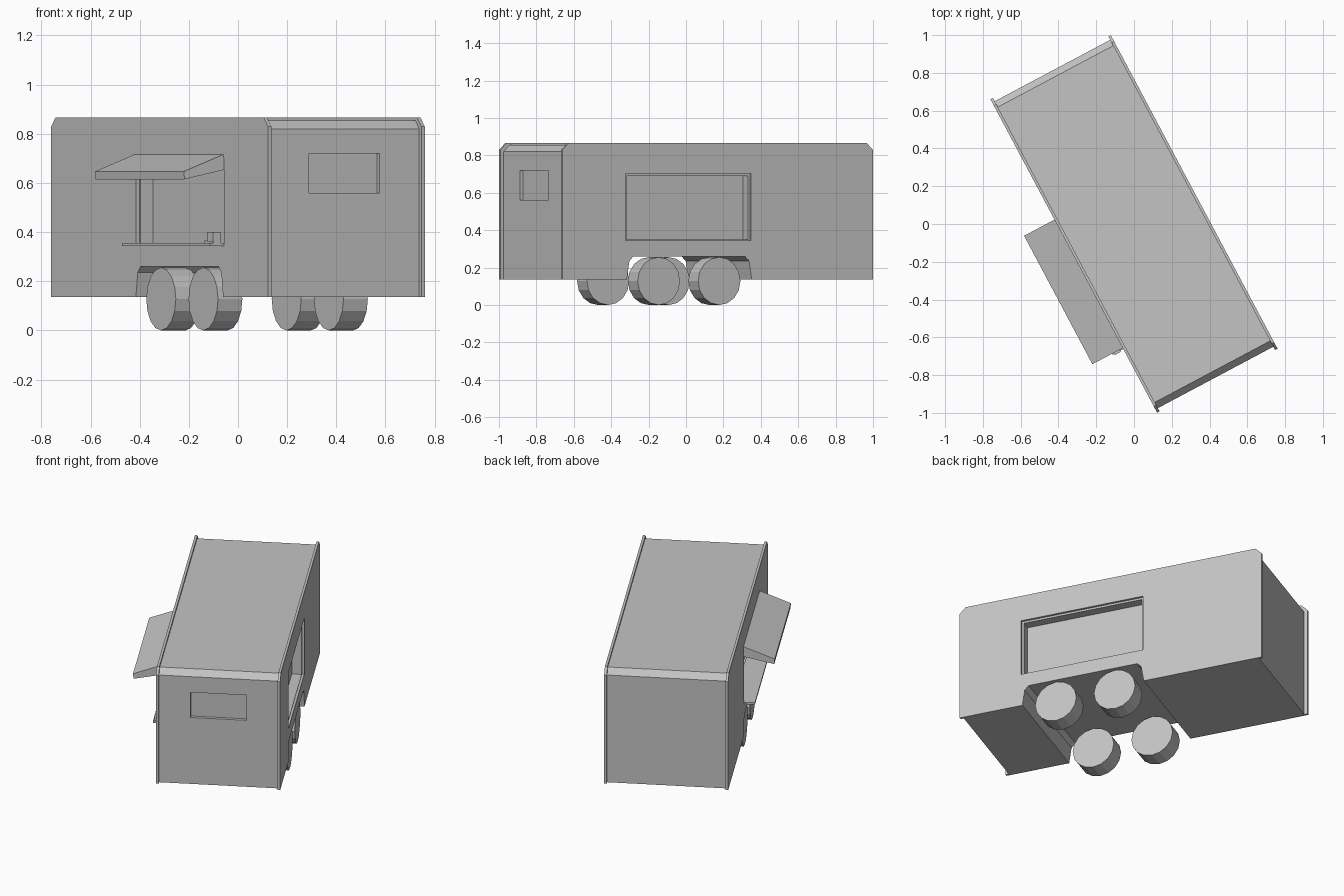
import bpy, bmesh, math
from mathutils import Matrix

cube = bpy.data.objects.get("Cube")
if cube:
    bpy.data.objects.remove(cube, do_unlink=True)

TURN = math.radians(28)   # whole trailer stands at an angle

grey = bpy.data.materials.new("plain_grey")
grey.use_nodes = True
grey.diffuse_color = (0.55, 0.55, 0.55, 1)
grey.node_tree.nodes["Principled BSDF"].inputs["Base Color"].default_value = grey.diffuse_color


def finish(name, bm):
    bmesh.ops.recalc_face_normals(bm, faces=bm.faces)
    mesh = bpy.data.meshes.new(name)
    bm.to_mesh(mesh)
    bm.free()
    mesh.materials.append(grey)
    obj = bpy.data.objects.new(name, mesh)
    obj.rotation_euler.z = TURN
    bpy.context.collection.objects.link(obj)
    return obj


def prism(name, outline, x0, x1):
    """Extrude a (y, z) outline from x0 to x1."""
    bm = bmesh.new()
    face = bm.faces.new([bm.verts.new((x0, y, z)) for y, z in outline])
    out = bmesh.ops.extrude_face_region(bm, geom=[face])
    moved = [v for v in out["geom"] if isinstance(v, bmesh.types.BMVert)]
    bmesh.ops.translate(bm, verts=moved, vec=(x1 - x0, 0, 0))
    return finish(name, bm)


def box(name, x0, x1, y0, y1, z0, z1):
    return prism(name, [(y0, z0), (y1, z0), (y1, z1), (y0, z1)], x0, x1)


def cut(target, cutter):
    mod = target.modifiers.new("cut", "BOOLEAN")
    mod.operation = "DIFFERENCE"
    mod.solver = "EXACT"
    mod.object = cutter
    bpy.context.view_layer.objects.active = target
    bpy.ops.object.modifier_apply(modifier=mod.name)
    bpy.data.objects.remove(cutter, do_unlink=True)


def shell(half, top, chamfer):
    """Side outline with chamfered upper corners."""
    low = 0.137
    return [(-half, low), (half, low), (half, top - chamfer), (half - chamfer, top),
            (chamfer - half, top), (-half, top - chamfer)]


def wheel_well():
    return prism("well_cutter", [(-0.555, 0.1), (0.212, 0.1), (0.19, 0.235), (0.165, 0.26),
                                 (-0.51, 0.26), (-0.535, 0.235)], -0.5, 0.5)


# Body with wheel well, serving recesses and end window
Y0, Y1, Z0, Z1 = -0.558, 0.203, 0.345, 0.702
RIM = 0.012
body = prism("body", shell(0.92, 0.855, 0.035), -0.347, 0.347)
cut(body, wheel_well())
for s in (-1, 1):
    cut(body, box("recess_cutter", s * 0.29, s * 0.5, Y0 + RIM, Y1 - RIM, Z0 + 0.004, Z1 - RIM))
cut(body, box("window_cutter", -0.163, 0.163, -1, -0.9, 0.56, 0.72))

# Side panels, slightly larger than the body
for s, side in ((-1, "right"), (1, "left")):
    panel = prism(side + "_panel", shell(0.94, 0.867, 0.038), s * 0.346, s * 0.361)
    cut(panel, wheel_well())
    cut(panel, box("opening_cutter", s * 0.3, s * 0.5, Y0, Y1, Z0, Z1))

# Wheels
for s, side in ((-1, "right"), (1, "left")):
    for y, end in ((-0.348, "front"), (0.018, "rear")):
        bm = bmesh.new()
        place = Matrix.Translation((s * 0.289, y, 0.128)) @ Matrix.Rotation(math.pi / 2, 4, "Y")
        bmesh.ops.create_cone(bm, cap_ends=True, segments=16, radius1=0.128,
                              radius2=0.128, depth=0.112, matrix=place)
        wheel = finish(f"{side}_{end}_wheel", bm)

# Raised awning: a wedge sloping down and outward
bm = bmesh.new()
profile = [(-0.35, 0.72), (-0.543, 0.647), (-0.54, 0.615), (-0.35, 0.655)]
face = bm.faces.new([bm.verts.new((x, -0.552, z)) for x, z in profile])
out = bmesh.ops.extrude_face_region(bm, geom=[face])
bmesh.ops.translate(bm, verts=[v for v in out["geom"] if isinstance(v, bmesh.types.BMVert)],
                    vec=(0, 0.77, 0))
finish("awning", bm)

# Serving shelf with a small fitting at its end
box("shelf", -0.426, -0.3, -0.558, 0.203, 0.343, 0.355)
box("fitting_base", -0.41, -0.375, -0.56, -0.48, 0.355, 0.365)
box("fitting", -0.415, -0.38, -0.565, -0.51, 0.362, 0.4)
